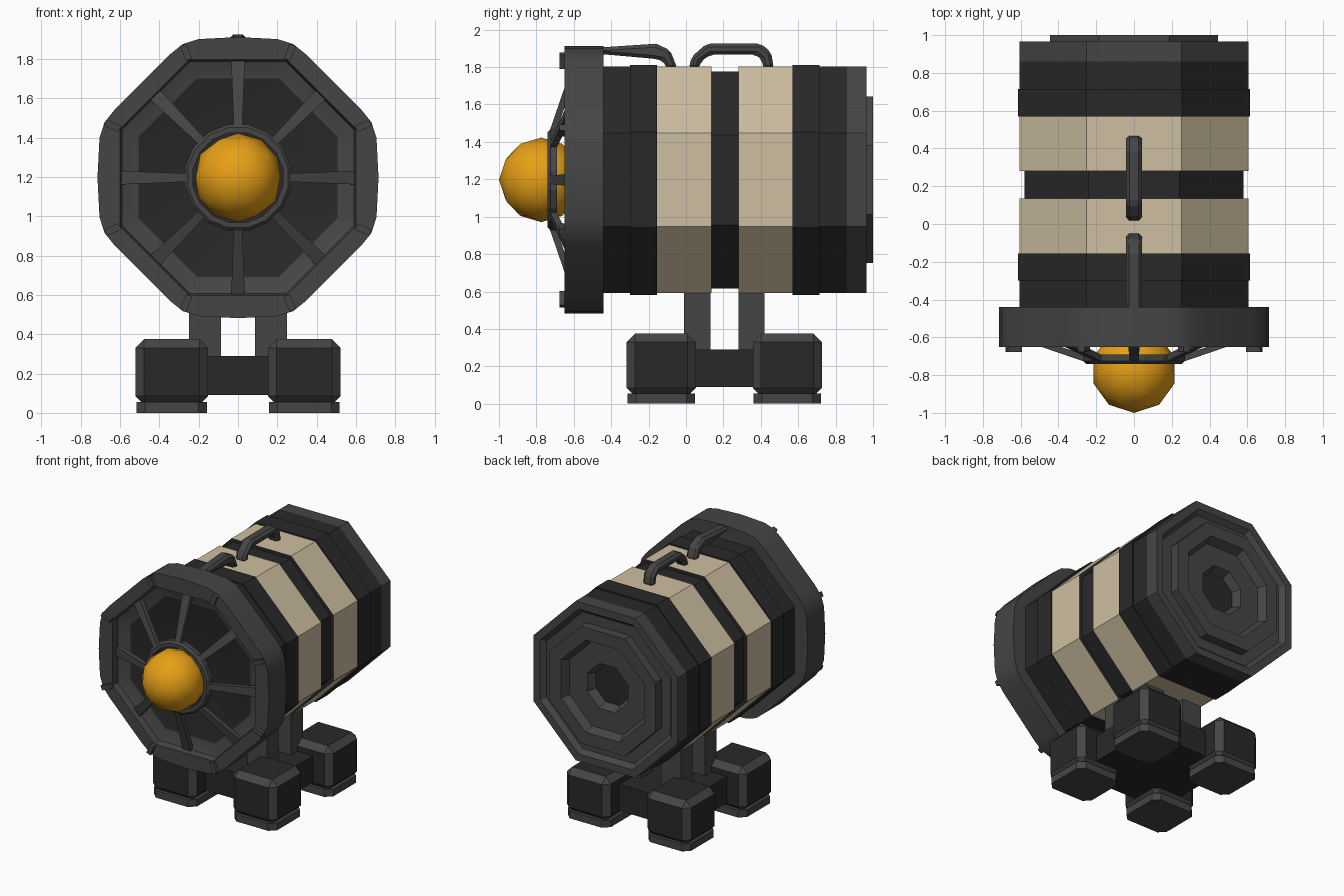
import bpy, bmesh
from math import sin, cos, pi, radians
from mathutils import Matrix, Vector

if "Cube" in bpy.data.objects:
    bpy.data.objects.remove(bpy.data.objects["Cube"])

AXIS_Z = 1.197      # height of the barrel axis
BASE_Y = 0.205      # middle of the stand


def material(name, rgb):
    m = bpy.data.materials.new(name)
    m.use_nodes = True
    m.diffuse_color = (*rgb, 1)
    bsdf = next(n for n in m.node_tree.nodes if n.type == 'BSDF_PRINCIPLED')
    bsdf.inputs["Base Color"].default_value = (*rgb, 1)
    bsdf.inputs["Roughness"].default_value = 0.8
    return m


DARK = material("charcoal", (0.022, 0.022, 0.022))
GREY = material("grey metal", (0.06, 0.06, 0.06))
BEIGE = material("beige paint", (0.62, 0.52, 0.355))
AMBER = material("amber lamp", (0.80, 0.35, 0.008))


def finish(name, bm, mats):
    bmesh.ops.recalc_face_normals(bm, faces=bm.faces)
    me = bpy.data.meshes.new(name)
    bm.to_mesh(me)
    bm.free()
    for m in mats:
        me.materials.append(m)
    ob = bpy.data.objects.new(name, me)
    bpy.context.collection.objects.link(ob)
    return ob


def octagon(apothem, sides=8):
    r = apothem / cos(pi / sides)
    return [(r * sin((2 * i + 1) * pi / sides), r * cos((2 * i + 1) * pi / sides))
            for i in range(sides)]


# Sample angles shared by the rounded rim outline and its octagonal opening
RIM_STEPS = ((0, .715), (16, .733), (22.5, .735), (29, .716),
             (61, .716), (67.5, .735), (74, .733))


def rim_section(apothem=None):
    pts = []
    for quarter in range(4):
        for deg, r in RIM_STEPS:
            if apothem:
                r = apothem / cos(radians((deg + 22.5) % 45 - 22.5))
            a = radians(deg + 90 * quarter)
            pts.append((r * sin(a), r * cos(a)))
    return pts


def loft(name, rings, mats, indices, caps=(0, 0), closed=False):
    """Join cross-sections (points, y) along the barrel axis."""
    bm = bmesh.new()
    loops = [[bm.verts.new((x, y, AXIS_Z + z)) for x, z in pts] for pts, y in rings]
    pairs = list(zip(loops, loops[1:]))
    if closed:
        pairs.append((loops[-1], loops[0]))
    for (a, b), idx in zip(pairs, indices):
        for i in range(len(a)):
            j = (i + 1) % len(a)
            bm.faces.new((a[i], a[j], b[j], b[i])).material_index = idx
    if not closed:
        for loop, idx in zip((loops[0], loops[-1]), caps):
            bm.faces.new(loop).material_index = idx
    return finish(name, bm, mats)


def box(name, size, loc, mat, rot=None):
    bm = bmesh.new()
    bmesh.ops.create_cube(bm, size=1)
    bm.transform(Matrix.Diagonal((*size, 1)))
    if rot:
        bm.transform(rot)
    bm.transform(Matrix.Translation(loc))
    return finish(name, bm, [mat])


def bevel(ob, width, mat_index=-1):
    mod = ob.modifiers.new("bevel", 'BEVEL')
    mod.width = width
    mod.segments = 1
    mod.limit_method = 'ANGLE'
    mod.material = mat_index


# Barrel: octagonal bands, stepped and recessed back plate
D, G, B = 0, 1, 2
bands = [(.605, -.50, D), (.605, -.30, D), (.615, -.30, D), (.615, -.155, D),
         (.605, -.155, B), (.605, .135, D), (.58, .135, D), (.58, .28, D),
         (.605, .28, B), (.605, .57, D), (.615, .57, D), (.615, .715, D),
         (.605, .715, D), (.605, .86, G), (.605, .965, G), (.55, .965, G),
         (.52, .93, G), (.445, .93, G), (.445, 1.0, G), (.35, 1.0, G),
         (.32, .94, G), (.17, .94, G), (.14, .88, G)]
loft("barrel", [(octagon(a), y) for a, y, _ in bands], [DARK, GREY, BEIGE],
     [i for _, _, i in bands], caps=(D, D))

# Front rim with a dark panel set into it
rim = loft("front_rim",
           [(rim_section(.55), -.44), (rim_section(), -.44), (rim_section(), -.65),
            (rim_section(.6), -.65), (rim_section(.59), -.60), (rim_section(.505), -.57)],
           [DARK, GREY], [G] * 5, caps=(G, D))
bpy.ops.object.select_all(action='DESELECT')
rim.select_set(True)
bpy.context.view_layer.objects.active = rim
bpy.ops.object.shade_smooth_by_angle(angle=radians(25))

# Spokes and rim clips, repeated around the axis
for k in range(8):
    turn = Matrix.Rotation(k * pi / 4, 4, 'Y')
    bm = bmesh.new()
    bmesh.ops.create_cube(bm, size=2)
    for v in bm.verts:
        outer = v.co.z > 0
        v.co = Vector((v.co.x * (.035 if outer else .021),
                       (-.595 if outer else -.715) + v.co.y * .018,
                       .6 if outer else .25))
    bm.transform(Matrix.Translation((0, 0, AXIS_Z)) @ turn)
    finish("spoke", bm, [GREY])
    half = Matrix.Rotation((k + .5) * pi / 4, 4, 'Y')
    spot = half @ Vector((0, -.66, .69))
    box("rim_clip", (.035, .035, .08), spot + Vector((0, 0, AXIS_Z)), GREY, half)

# Lamp socket ring and lamp
loft("lamp_ring", [(octagon(.27, 16), -.69), (octagon(.27, 16), -.725),
                   (octagon(.255, 16), -.74), (octagon(.228, 16), -.74),
                   (octagon(.228, 16), -.69)], [DARK, GREY], [G] * 5, closed=True)
bm = bmesh.new()
bmesh.ops.create_icosphere(bm, subdivisions=2, radius=.226)
bm.transform(Matrix.Translation((0, -.774, AXIS_Z)))
lamp = finish("lamp", bm, [AMBER])
for p in lamp.data.polygons:
    p.use_smooth = True


def handle(name, outer, inner):
    """Bar on top of the barrel from matching outer and inner (y, z) outlines."""
    bm = bmesh.new()
    rows = [[bm.verts.new((x, *p)) for p, x in
             ((o, -.043), (o, .043), (i, .043), (i, -.043))]
            for o, i in zip(outer, inner)]
    for a, b in zip(rows, rows[1:]):
        for i in range(4):
            j = (i + 1) % 4
            bm.faces.new((a[i], a[j], b[j], b[i]))
    bm.faces.new(rows[0])
    bm.faces.new(rows[-1])
    bevel(finish(name, bm, [GREY]), .018)


handle("rear_handle",
       [(.015, 1.79), (.03, 1.855), (.11, 1.925), (.40, 1.925), (.455, 1.88), (.47, 1.79)],
       [(.068, 1.79), (.08, 1.83), (.13, 1.866), (.375, 1.866), (.405, 1.84), (.415, 1.79)])
handle("front_handle",
       [(-.46, 1.905), (-.16, 1.925), (-.085, 1.89), (-.045, 1.79)],
       [(-.46, 1.87), (-.175, 1.845), (-.125, 1.835), (-.1, 1.79)])

# Stand: centre slab, four posts and four chamfered feet with grey soles
box("stand_slab", (.76, .76, .2), (0, BASE_Y, .19), DARK)
for sx in (-1, 1):
    for sy in (-1, 1):
        box("post", (.165, .14, .4), (sx * .168, BASE_Y + sy * .145, .44), GREY)
        cx, cy = sx * .337, BASE_Y + sy * .337
        foot = box("foot", (.37, .37, .335), (cx, cy, .2075), DARK)
        foot.data.materials.append(GREY)
        bevel(foot, .045, 1)
        sole = box("foot_sole", (.36, .36, .055), (cx, cy, .0275), GREY)
        # chamfer only the upright corners of the sole
        bm = bmesh.new()
        bm.from_mesh(sole.data)
        upright = [e for e in bm.edges
                   if abs(e.verts[0].co.z - e.verts[1].co.z) > .01]
        bmesh.ops.bevel(bm, geom=upright, offset=.045, segments=1, affect='EDGES')
        bm.to_mesh(sole.data)
        bm.free()
